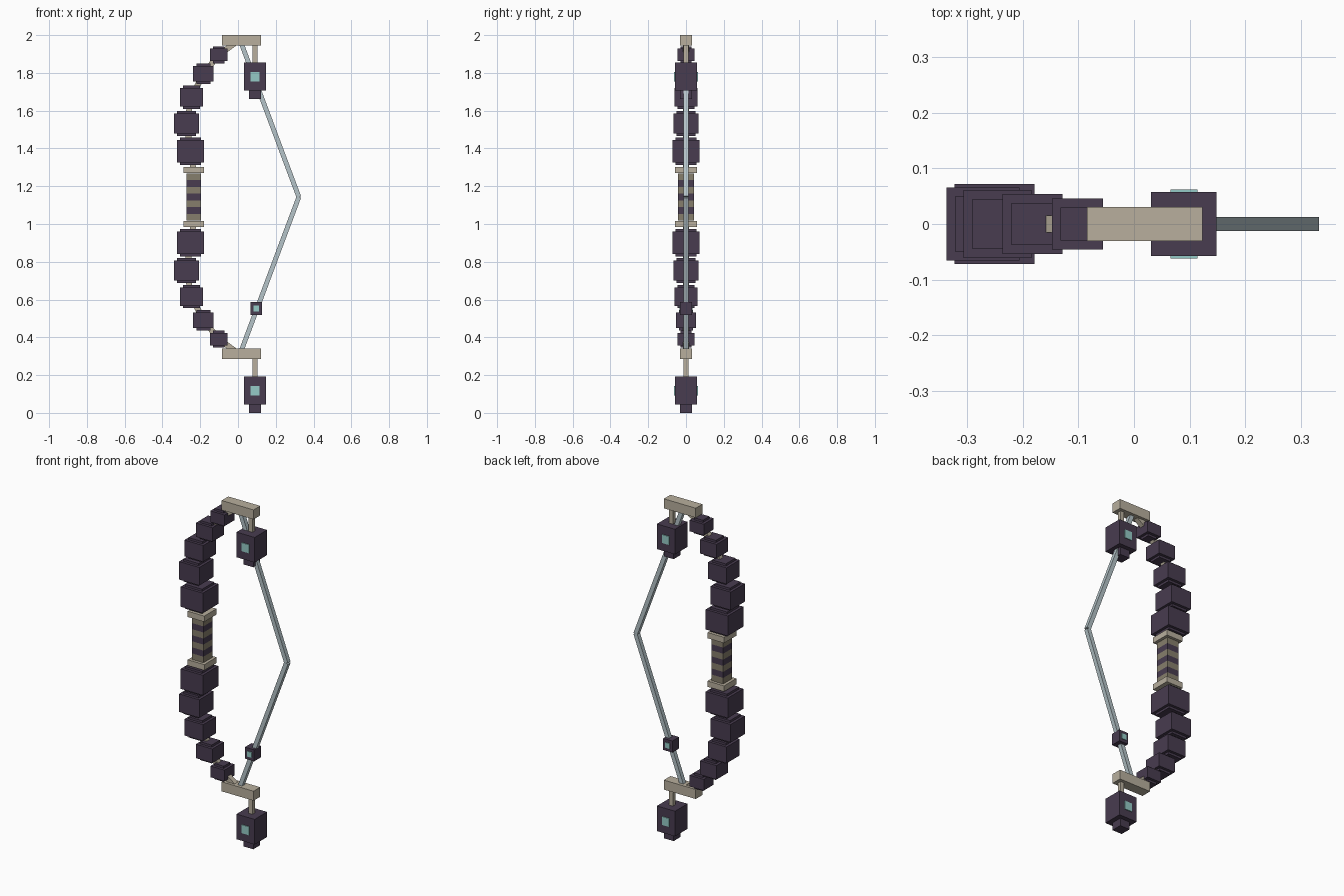
import bpy, math
from mathutils import Vector

if "Cube" in bpy.data.objects:
    bpy.data.objects.remove(bpy.data.objects["Cube"])

MID = 1.143  # height of the mirror plane between the two limbs


def material(name, r, g, b):
    m = bpy.data.materials.new(name)
    m.use_nodes = True
    m.diffuse_color = (r, g, b, 1)
    m.node_tree.nodes["Principled BSDF"].inputs["Base Color"].default_value = (r, g, b, 1)
    return m


PURPLE = material("dark purple", .065, .045, .08)
BONE = material("bone", .48, .43, .34)
BROWN = material("dull bone", .24, .21, .15)
TEAL = material("teal glow", .3, .6, .57)
STRING = material("pale steel", .46, .55, .58)


def box(name, centre, half, mat):
    bpy.ops.mesh.primitive_cube_add(size=2, location=centre)
    o = bpy.context.object
    o.name = name
    o.scale = half
    o.data.materials.append(mat)
    return o


def bar(name, a, b, w, d, mat):
    # square rod from a to b in the xz plane
    a, b = Vector((a[0], 0, a[1])), Vector((b[0], 0, b[1]))
    o = box(name, (a + b) / 2, (w, d, (b - a).length / 2), mat)
    o.rotation_euler.y = math.atan2(b.x - a.x, b.z - a.z)
    return o


# limb blocks: x, z, half width
blocks = [(-.251, 1.385, .072), (-.272, 1.533, .066), (-.246, 1.671, .061),
          (-.183, 1.795, .054), (-.102, 1.895, .046)]

for side, s in (("upper", 1), ("lower", -1)):
    def z(h):
        return MID + s * (h - MID)

    # stepped limb blocks
    for i, (x, h, w) in enumerate(blocks):
        box(f"{side}_limb_block_{i}", (x, 0, z(h)), (w, w, w - .013), PURPLE)
        box(f"{side}_limb_step_{i}", (x, 0, z(h)), (w - .016, w - .016, w), PURPLE)

    # core rods linking the blocks
    path = [(-.234, 1.28)] + [b[:2] for b in blocks] + [(-.02, 1.955)]
    for i, (p, q) in enumerate(zip(path, path[1:])):
        bar(f"{side}_limb_core_{i}", (p[0], z(p[1])), (q[0], z(q[1])), .015, .015, BONE)

    # grip guard and tip beam, the beam's inner half duller on top
    box(f"{side}_grip_guard", (-.234, 0, z(1.286)), (.054, .057, .017), BONE)
    box(f"{side}_tip_beam", (.019, 0, z(1.972)), (.104, .031, .028), BONE)
    # bowstring half
    bar(f"{side}_bowstring", (.02, z(1.95)), (.322, MID), .0125, .0125, STRING)

# striped grip
bands = 7
for i in range(bands):
    h = .25 / bands
    box(f"grip_band_{i}", (-.234, 0, 1.018 + (i + .5) * h), (.038, .042, h / 2),
        PURPLE if i % 2 else BROWN)

# hanging lanterns
for side, base in (("upper", 1.662), ("lower", 0)):
    box(f"{side}_lantern_rod", (.09, 0, base + .235), (.012, .012, .055), BONE)
    box(f"{side}_lantern", (.09, 0, base + .119), (.059, .058, .074), PURPLE)
    box(f"{side}_lantern_foot", (.09, 0, base + .024), (.032, .032, .024), PURPLE)
    for face, y in (("front", -.0595), ("back", .0595)):
        box(f"{side}_lantern_{face}_window", (.09, y, base + .117), (.024, .003, .025), TEAL)

# small charm on the string
box("string_charm", (.097, 0, .553), (.03, .031, .034), PURPLE)
for face, y in (("front", -.0325), ("back", .0325)):
    box(f"charm_{face}_window", (.097, y, .553), (.015, .002, .016), TEAL)
